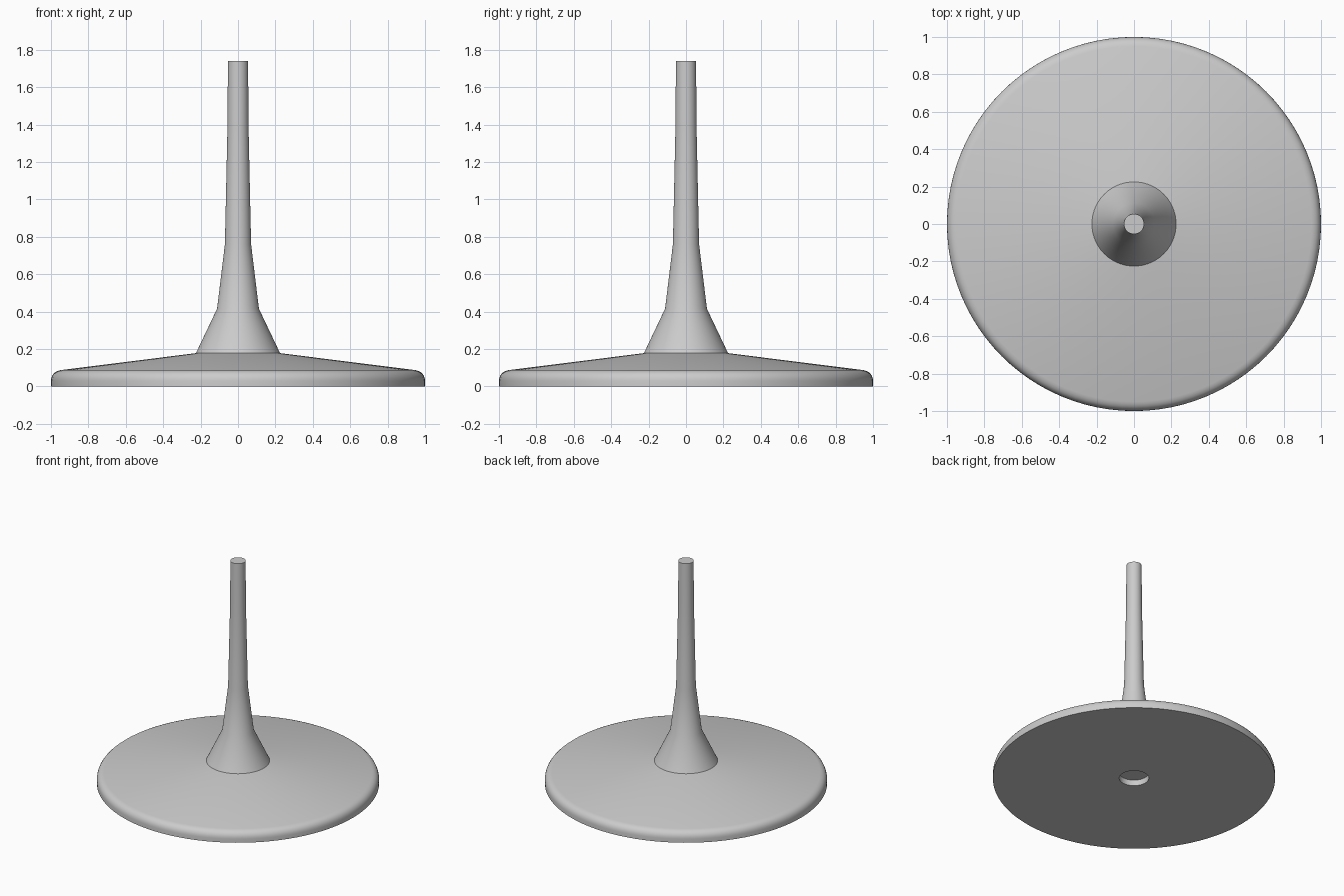
import bpy
import bmesh
import math

cube = bpy.data.objects.get("Cube")
if cube:
    bpy.data.objects.remove(cube, do_unlink=True)

SIDES = 96

grey = bpy.data.materials.new("light_grey")
grey.use_nodes = True
colour = (0.6, 0.6, 0.6, 1)
grey.diffuse_color = colour
grey.node_tree.nodes["Principled BSDF"].inputs["Base Color"].default_value = colour


def lathe(name, profile):
    """Spin a (radius, height) profile that starts and ends on the z axis."""
    bm = bmesh.new()
    verts = [bm.verts.new((r, 0, z)) for r, z in profile]
    edges = [bm.edges.new(pair) for pair in zip(verts, verts[1:])]
    bmesh.ops.spin(bm, geom=verts + edges, cent=(0, 0, 0), axis=(0, 0, 1),
                   angle=math.tau, steps=SIDES, use_duplicate=False)
    bmesh.ops.remove_doubles(bm, verts=bm.verts, dist=0.0005)
    bmesh.ops.recalc_face_normals(bm, faces=bm.faces)
    mesh = bpy.data.meshes.new(name)
    bm.to_mesh(mesh)
    bm.free()
    mesh.materials.append(grey)
    obj = bpy.data.objects.new(name, mesh)
    bpy.context.collection.objects.link(obj)
    bpy.ops.object.select_all(action="DESELECT")
    obj.select_set(True)
    bpy.context.view_layer.objects.active = obj
    bpy.ops.object.shade_smooth_by_angle(angle=math.radians(35))
    return obj


# Rounded shoulder between the base wall and its sloping top
shoulder = [(0.95 + 0.05 * math.cos(a), 0.03 + 0.055 * math.sin(a))
            for a in (math.radians(15 * i) for i in range(6))]

# Base disc with a shallow socket underneath, flowing into the flared stem
lathe("base_and_stem",
      [(0, 0.045), (0.105, 0.045), (0.105, 0), (1, 0)] + shoulder +
      [(0.95, 0.087), (0.225, 0.178),
       (0.112, 0.415), (0.07, 0.76), (0.056, 1.4), (0.054, 1.74), (0, 1.74)])
